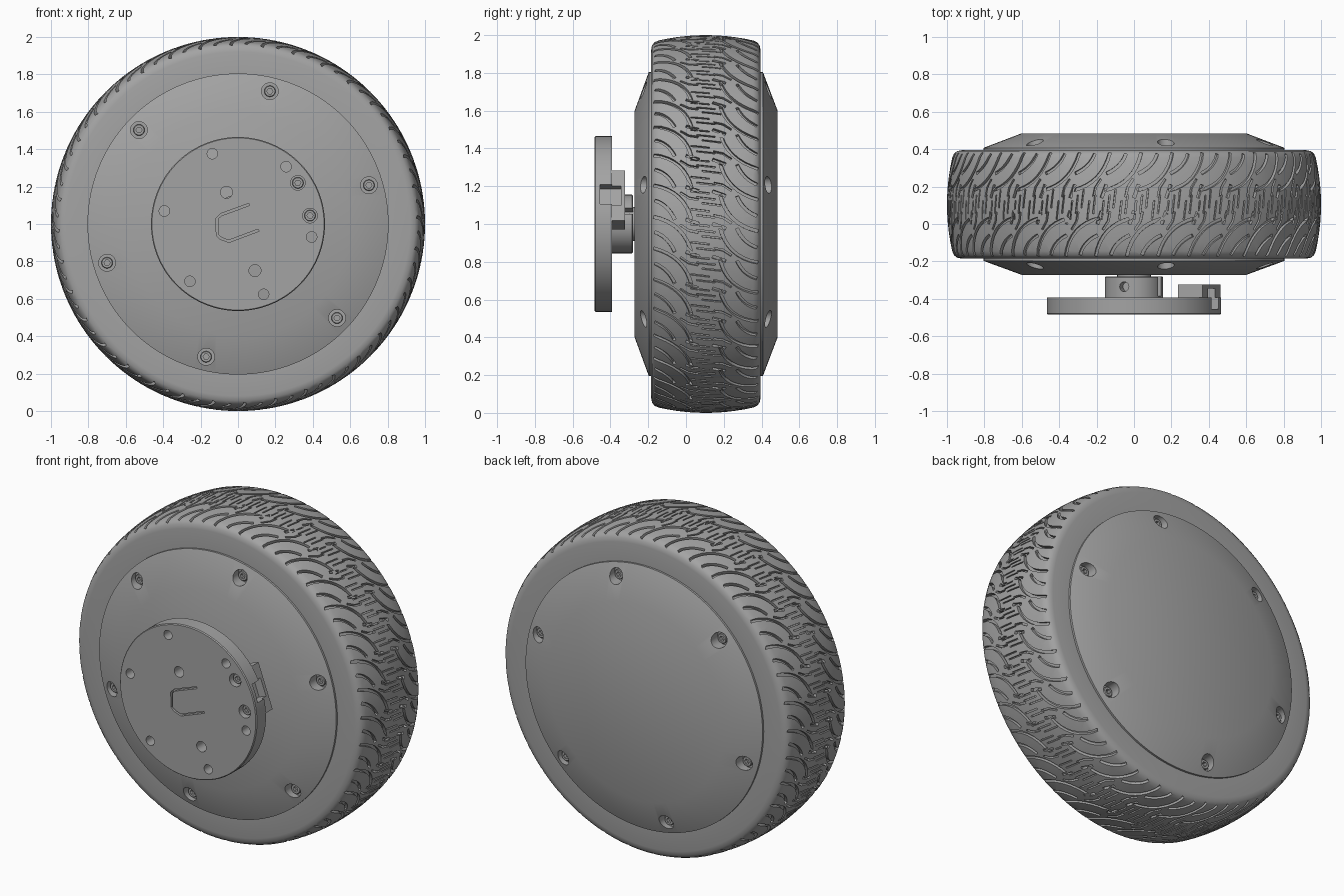
import bpy, bmesh, math
from mathutils import Matrix, Vector

cube = bpy.data.objects.get("Cube")
if cube:
    bpy.data.objects.remove(cube, do_unlink=True)

grey = bpy.data.materials.new("mid_grey")
grey.use_nodes = True
COLOR = (0.37, 0.37, 0.37, 1)
grey.diffuse_color = COLOR
for node in grey.node_tree.nodes:
    if node.type == 'BSDF_PRINCIPLED':
        node.inputs["Base Color"].default_value = COLOR
        node.inputs["Roughness"].default_value = 0.6

AXLE_Z = 1.0
TYRE_Y = 0.105


def polar(radius, degrees):
    a = math.radians(degrees)
    return radius * math.cos(a), AXLE_Z + radius * math.sin(a)


def lathe(bm, profile, at=(0, AXLE_Z), segs=32, ring=False, matrix=None):
    """Turn (radius, y) points about a y-parallel axis at (x, z)."""
    rows = []
    for r, y in profile:
        rows.append([bm.verts.new((at[0] + r * math.cos(t), y, at[1] + r * math.sin(t)))
                     for t in (math.tau * i / segs for i in range(segs))])
    pairs = list(zip(rows, rows[1:]))
    if ring:
        pairs.append((rows[-1], rows[0]))
    else:
        bm.faces.new(rows[0])
        bm.faces.new(rows[-1])
    for a, b in pairs:
        for i in range(segs):
            j = (i + 1) % segs
            bm.faces.new((a[i], a[j], b[j], b[i]))
    if matrix:
        bmesh.ops.transform(bm, matrix=matrix, verts=[v for row in rows for v in row])


def ribbon(bm, path, width, place):
    """Closed bar of a given width along a 2D path; place(u, v, top) maps it to 3D."""
    pts = [Vector(p) for p in path]
    rows = []
    for i, p in enumerate(pts):
        d = (pts[min(i + 1, len(pts) - 1)] - pts[max(i - 1, 0)]).normalized()
        n = Vector((-d.y, d.x)) * width / 2
        corners = ((p - n, 0), (p + n, 0), (p + n, 1), (p - n, 1))
        rows.append([bm.verts.new(place(q.x, q.y, top)) for q, top in corners])
    bm.faces.new(rows[0])
    bm.faces.new(rows[-1])
    for a, b in zip(rows, rows[1:]):
        for i in range(4):
            j = (i + 1) % 4
            bm.faces.new((a[i], a[j], b[j], b[i]))


def slab(y0, y1):
    return lambda u, v, top: (u, y1 if top else y0, v)


def finish(bm, name):
    bmesh.ops.recalc_face_normals(bm, faces=bm.faces[:])
    mesh = bpy.data.meshes.new(name)
    bm.to_mesh(mesh)
    bm.free()
    obj = bpy.data.objects.new(name, mesh)
    bpy.context.collection.objects.link(obj)
    return obj


def cut(obj, cutter_bm):
    """Subtract the cutter, falling back to the exact solver if needed."""
    cutter = finish(cutter_bm, "cutter")
    cutter.hide_render = True
    mod = obj.modifiers.new("cut", 'BOOLEAN')
    mod.operation = 'DIFFERENCE'
    mod.object = cutter
    before = len(obj.data.vertices)
    for solver in ('MANIFOLD', 'EXACT'):
        mod.solver = solver
        bpy.context.view_layer.update()
        graph = bpy.context.evaluated_depsgraph_get()
        mesh = bpy.data.meshes.new_from_object(obj.evaluated_get(graph))
        if len(mesh.vertices) not in (0, before):
            break
    obj.modifiers.clear()
    obj.data = mesh
    bpy.data.objects.remove(cutter, do_unlink=True)


def shade(obj, angle=35):
    obj.data.materials.clear()
    obj.data.materials.append(grey)
    bpy.ops.object.select_all(action='DESELECT')
    obj.select_set(True)
    bpy.context.view_layer.objects.active = obj
    bpy.ops.object.shade_smooth_by_angle(angle=math.radians(angle))


# Tyre: crowned tread with rounded shoulders
def crown(v):
    return 1 - 0.45 * v * v


shoulder = [(0.785, 0.29), (0.92, 0.29), (0.945, 0.285), (0.962, 0.272)]
tread = [(crown(v), v) for v in (0.05 * k for k in range(5, -6, -1))]
profile = shoulder + tread + [(r, -v) for r, v in reversed(shoulder)]
bm = bmesh.new()
lathe(bm, [(r, TYRE_Y + v) for r, v in profile], segs=160, ring=True)
tyre = finish(bm, "tyre")


# Tread grooves: swept arcs with crossbars, and fine sipes along the middle
def bezier(a, b, c, steps=8):
    a, b, c = Vector(a), Vector(b), Vector(c)
    return [a * (1 - t) ** 2 + b * 2 * t * (1 - t) + c * t * t
            for t in (k / steps for k in range(steps + 1))]


def on_tread(start, side, depth):
    def place(u, v, top):
        a = start - side * u
        r = 1.03 if top else crown(v) - depth
        return r * math.cos(a), TYRE_Y + side * v, AXLE_Z + r * math.sin(a)
    return place


REPEATS = 36
long_arc = bezier((0, -0.276), (0.04, -0.11), (0.2, -0.075))
short_arc = bezier((0.085, -0.27), (0.11, -0.2), (0.19, -0.165))
crossbar = [(0.19, -0.105), (0.215, -0.035)]
fork = [(0.045, -0.135), (0.075, -0.09), (0.085, -0.04)]
bm = bmesh.new()
for i in range(REPEATS):
    start = math.tau * i / REPEATS
    for side in (1, -1):
        place = on_tread(start + 0.04 * side, side, 0.02)
        for path in (long_arc, short_arc, crossbar):
            ribbon(bm, path, 0.017, place)
        ribbon(bm, fork, 0.011, place)
    for k in range(5):
        shift = 0.03 * (k % 3 - 1)
        sipe = [(0.032 * k, shift - 0.05), (0.032 * k + 0.012, shift + 0.05)]
        ribbon(bm, sipe, 0.008, on_tread(start, 1, 0.013))
cut(tyre, bm)
shade(tyre)

# Hub: coned covers on both sides with counterbored bolts
bm = bmesh.new()
lathe(bm, [(0.6, -0.272), (0.805, -0.197), (0.805, 0.407), (0.6, 0.485)], segs=128)
hub = finish(bm, "hub")
bolt_spots = [polar(0.73, 16.5 + 60 * k) for k in range(6)]
bm = bmesh.new()
for spot in bolt_spots:
    lathe(bm, [(0.045, -0.4), (0.045, -0.175)], spot)
    lathe(bm, [(0.045, 0.385), (0.045, 0.6)], spot)
cut(hub, bm)
shade(hub)


def bolts(name, spots, seat, outward):
    """Socket screws: a turned head with a recessed six-sided socket."""
    bm = bmesh.new()
    for spot in spots:
        lathe(bm, [(0.03, seat - outward * 0.01), (0.03, seat + outward * 0.02),
                   (0.027, seat + outward * 0.024)], spot, 24)
    heads = finish(bm, name)
    bm = bmesh.new()
    for spot in spots:
        lathe(bm, [(0.016, seat + outward * 0.004), (0.016, seat + outward * 0.1)], spot, 6)
    cut(heads, bm)
    shade(heads)


bolts("front_hub_bolts", bolt_spots, -0.175, -1)
bolts("back_hub_bolts", bolt_spots, 0.385, 1)

# Mounting plate: through holes, axle slot, screw seats and cable notch
TILT = 20
bm = bmesh.new()
lathe(bm, [(0.46, -0.485), (0.465, -0.479), (0.465, -0.393)], segs=96)
plate = finish(bm, "mounting_plate")
clamp_spots = [(0.32, 1.22), (0.385, 1.045)]
notch = [polar(0.39, TILT), polar(0.55, TILT)]
bm = bmesh.new()
for k in range(6):
    lathe(bm, [(0.028, -0.6), (0.028, -0.3)], polar(0.4, 50 + 60 * k))
for radius, angle in ((0.18, 110), (0.265, 290)):
    lathe(bm, [(0.032, -0.6), (0.032, -0.3)], polar(radius, angle))
for spot in clamp_spots:
    lathe(bm, [(0.039, -0.6), (0.039, -0.44)], spot)
axle_slot = [(0.06, 1.105), (-0.09, 1.05), (-0.112, 1.03), (-0.11, 0.94),
             (-0.095, 0.925), (-0.05, 0.907), (0.11, 0.967)]
ribbon(bm, axle_slot, 0.012, slab(-0.46, -0.6))
ribbon(bm, notch, 0.11, slab(-0.455, -0.3))
cut(plate, bm)
shade(plate)
bolts("clamp_screws", clamp_spots, -0.44, -1)

# Clamp collar behind the plate, with a slit and a cross screw hole
bm = bmesh.new()
lathe(bm, [(0.155, -0.4), (0.155, -0.285), (0.15, -0.28)], segs=64)
collar = finish(bm, "clamp_collar")
bm = bmesh.new()
ribbon(bm, [polar(0.08, TILT + 15), polar(0.2, TILT + 5)], 0.035, slab(-0.385, -0.2))
cross = (Matrix.Translation((0, 0, AXLE_Z)) @ Matrix.Rotation(math.radians(-TILT), 4, 'Y')
         @ Matrix.Translation((0, -0.335, 0)) @ Matrix.Rotation(math.radians(90), 4, 'X'))
lathe(bm, [(0.026, 0.1), (0.026, 0.3)], (0, 0), 24, matrix=cross)
cut(collar, bm)
shade(collar)

# Axle joining the collar to the hub
bm = bmesh.new()
lathe(bm, [(0.09, -0.3), (0.09, -0.26)], segs=48)
shade(finish(bm, "axle"))

# Cable clamp block, notched like the plate edge
bm = bmesh.new()
ribbon(bm, [polar(0.3, TILT), polar(0.44, TILT)], 0.28, slab(-0.4, -0.323))
cable_clamp = finish(bm, "cable_clamp")
bm = bmesh.new()
ribbon(bm, notch, 0.11, slab(-0.455, -0.345))
cut(cable_clamp, bm)
shade(cable_clamp)
